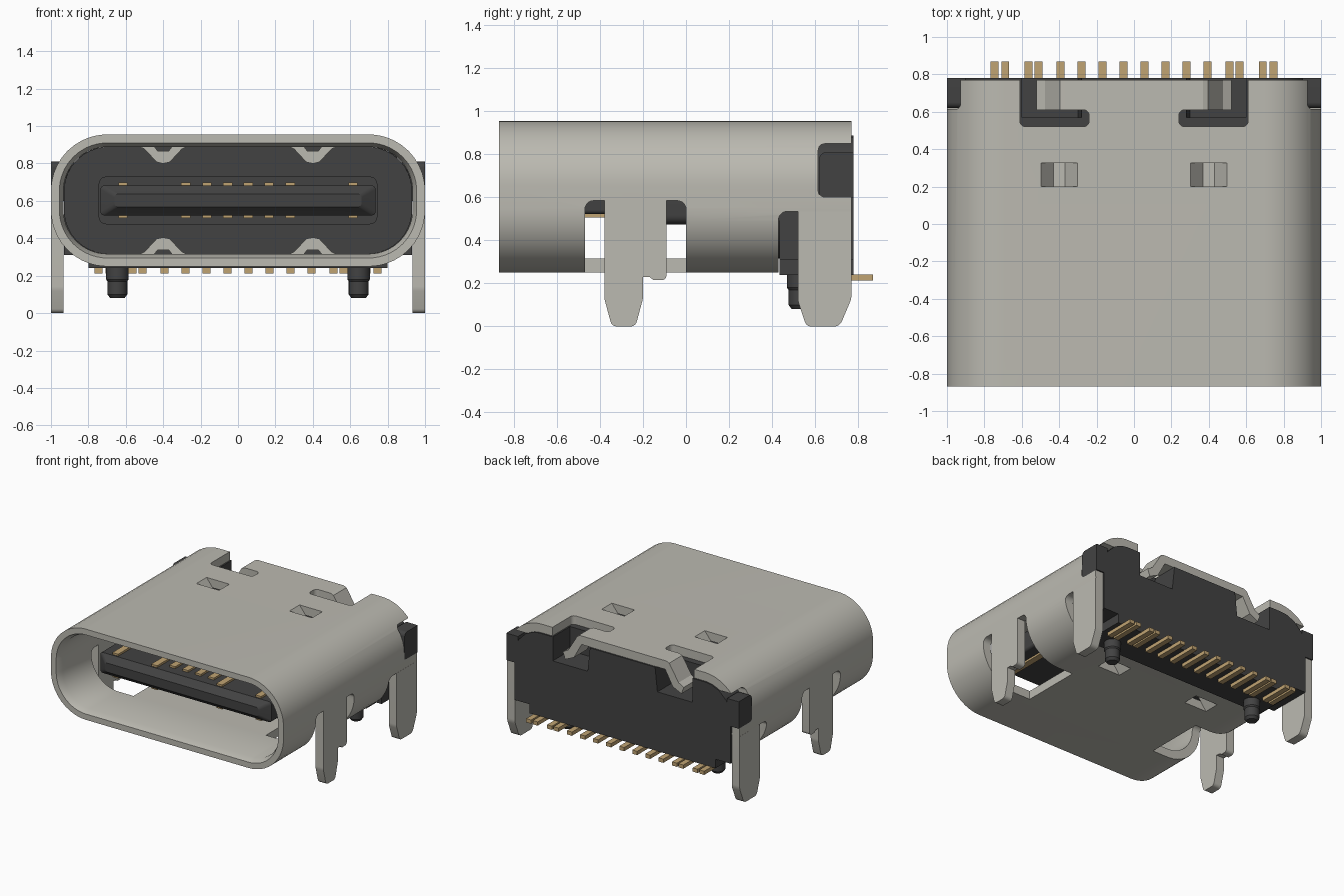
import bpy, bmesh, math
from mathutils import Vector

if "Cube" in bpy.data.objects:
    bpy.data.objects.remove(bpy.data.objects["Cube"])


def material(name, rgb):
    m = bpy.data.materials.new(name)
    m.diffuse_color = (*rgb, 1)
    m.use_nodes = True
    m.node_tree.nodes["Principled BSDF"].inputs["Base Color"].default_value = m.diffuse_color
    return m


METAL = material("steel", (0.50, 0.49, 0.44))
DARK = material("black_plastic", (0.055, 0.055, 0.055))
GOLD = material("gold", (0.53, 0.37, 0.17))
MID = 0.6025  # height of the shell's centre line


def loft(name, rings, mat=None, closed=False):
    """Skin equal-length rings; cap the ends, or join last to first."""
    bm = bmesh.new()
    vs = [[bm.verts.new(p) for p in r] for r in rings]
    n = len(rings[0])
    for k in range(len(vs) if closed else len(vs) - 1):
        a, b = vs[k], vs[(k + 1) % len(vs)]
        for i in range(n):
            j = (i + 1) % n
            bm.faces.new((a[i], a[j], b[j], b[i]))
    if not closed:
        bm.faces.new(vs[0])
        bm.faces.new(vs[-1])
    bmesh.ops.recalc_face_normals(bm, faces=bm.faces)
    me = bpy.data.meshes.new(name)
    bm.to_mesh(me)
    bm.free()
    ob = bpy.data.objects.new(name, me)
    bpy.context.collection.objects.link(ob)
    if mat:
        me.materials.append(mat)
    return ob


def fillet(pts, seg=5):
    """Round polygon corners given as (u, v, radius)."""
    out = []
    for i, p in enumerate(pts):
        c = Vector(p[:2])
        if len(p) < 3:
            out.append(c)
            continue
        d1 = (Vector(pts[i - 1][:2]) - c).normalized()
        d2 = (Vector(pts[(i + 1) % len(pts)][:2]) - c).normalized()
        half = d1.angle(d2) / 2
        t = p[2] / math.tan(half)
        a, b = c + d1 * t, c + d2 * t
        o = c + (d1 + d2).normalized() * p[2] / math.sin(half)
        for k in range(seg + 1):
            out.append(o + (a.lerp(b, k / seg) - o).normalized() * p[2])
    return out


def place(pts, axis, t):
    f = {"x": lambda u, v: (t, u, v), "y": lambda u, v: (u, t, v), "z": lambda u, v: (u, v, t)}[axis]
    return [f(*p) for p in pts]


def prism(name, pts, axis, a, b, mat=None):
    q = fillet(pts)
    return loft(name, [place(q, axis, a), place(q, axis, b)], mat)


def box(name, x, y, z, mat=None):
    return prism(name, [(x[0], y[0]), (x[1], y[0]), (x[1], y[1]), (x[0], y[1])], "z", z[0], z[1], mat)


def rrect(w, z0, z1, r, seg=5):
    return fillet([(-w, z0, r), (w, z0, r), (w, z1, r), (-w, z1, r)], seg)


def shell_ring(inset, y):
    return place(rrect(1 - inset, 0.25 + inset, 0.955 - inset, 0.30 - inset, 12), "y", y)


def cut(ob, cutter):
    m = ob.modifiers.new("cut", "BOOLEAN")
    m.operation, m.solver, m.object = "DIFFERENCE", "EXACT", cutter
    bpy.context.view_layer.objects.active = ob
    bpy.ops.object.modifier_apply(modifier=m.name)
    bpy.data.objects.remove(cutter)


def flip(pts, s):
    return [(p[0] * s, *p[1:]) for p in pts]


# Drawn metal shell with chamfered mouth
T = 0.067
shell = loft("shell", [shell_ring(0, -0.87), shell_ring(0, 0.77), shell_ring(T, 0.77),
                       shell_ring(T, -0.82), shell_ring(0.045, -0.87)], METAL, closed=True)

# Openings under the rear, beside the legs, around the rear tab
cut(shell, prism("c", [(0.43, 0.1), (0.43, 0.535, 0.04), (0.9, 0.535), (0.9, 0.1)], "x", -1.1, 1.1))
for s in (-1, 1):
    cut(shell, prism("c", [(-0.47, 0.2), (-0.47, 0.585, 0.04), (0, 0.585, 0.04), (0, 0.2)],
                     "x", 0.57 * s, 1.1 * s))
    cut(shell, prism("c", [(0.615, 0.6, 0.03), (0.615, 0.85, 0.03), (0.9, 0.85), (0.9, 0.6)],
                     "x", 0.8 * s, 1.1 * s))
    cut(shell, prism("c", flip([(0.24, 0.52, 0.03), (0.61, 0.52, 0.03), (0.61, 0.9), (0.37, 0.9),
                                (0.37, 0.61), (0.24, 0.61, 0.03)], s), "z", 0.84, 1.0))
    for z in ((0.86, 1.0), (0.2, 0.345)):
        cut(shell, box("c", (s * 0.4 - 0.098, s * 0.4 + 0.098), (0.2, 0.325), z))

for s, side in ((-1, "left"), (1, "right")):
    # Board legs folded straight down from the shell sides
    prism("front_leg_" + side, [(-0.38, 0.585), (-0.38, 0.13, 0.1), (-0.345, 0, 0.03), (-0.235, 0, 0.03),
          (-0.2, 0.13, 0.1), (-0.2, 0.23), (-0.17, 0.23), (-0.15, 0.215), (-0.09, 0.215, 0.025),
          (-0.09, 0.585)], "x", s * (1 - T), s, METAL)
    prism("rear_leg_" + side, [(0.52, 0.535), (0.52, 0.12, 0.1), (0.56, 0, 0.03), (0.715, 0, 0.04),
          (0.77, 0.13, 0.1), (0.77, 0.535)], "x", s * (1 - T), s, METAL)
    # Bent-down wing of the rear tab
    prism("tab_wing_" + side, flip([(0.37, 0.955), (0.395, 0.945), (0.475, 0.815), (0.52, 0.79),
          (0.50, 0.735), (0.425, 0.77), (0.36, 0.888)], s), "y", 0.61, 0.77, METAL)
    # Pressed-in spring fingers, top and bottom
    for k, lvl in ((1, "top"), (-1, "bottom")):
        v = [(-0.098, 0.3525), (-0.03, 0.265), (0.03, 0.265), (0.098, 0.3525),
             (0.125, 0.286), (0.1, 0.275), (0.035, 0.205), (0, 0.197), (-0.035, 0.205),
             (-0.1, 0.275), (-0.125, 0.286)]
        prism(f"spring_{lvl}_{side}", [(s * 0.4 + a, MID + k * b) for a, b in v], "y", 0.2, 0.325, METAL)
    # Housing ear filling the side opening
    prism("housing_ear_" + side, [(0.62, 0.6), (0.62, 0.81, 0.03), (0.78, 0.81), (0.78, 0.6)],
          "x", s * 0.9, s, DARK)
    # Locating post with chamfered tip
    loft("locating_post_" + side, [[(s * 0.645 + r * math.cos(a), 0.53 + r * math.sin(a), z)
         for a in [i * math.tau / 24 for i in range(24)]]
         for r, z in ((0.06, 0.26), (0.06, 0.18), (0.053, 0.17), (0.053, 0.10), (0.038, 0.08))], DARK)

# Plastic housing: front wall, notched rear block
loft("housing_wall", [place(rrect(0.93, 0.317, 0.888, 0.233, 10), "y", y) for y in (0.34, 0.57)], DARK)
box("housing_floor", (-0.8, 0.8), (0.435, 0.6), (0.24, 0.35), DARK)
for s in (-1, 1):
    box("housing_cheek", (s * 0.7, s * 0.93), (0.435, 0.6), (0.31, 0.53), DARK)
half = [(0.8, 0.24), (0.8, 0.31), (0.93, 0.31), (0.93, 0.887, 0.22), (0.60, 0.887), (0.60, 0.70),
        (0.30, 0.70), (0.28, 0.887)]
prism("housing_rear", half + flip(half[::-1], -1), "y", 0.56, 0.78, DARK)

# Tongue with tapered nose and thicker root
loft("tongue_root", [place(rrect(0.745, 0.475, 0.73, 0.04), "y", y) for y in (-0.12, 0.36)], DARK)
loft("tongue", [place(rrect(w, MID - h, MID + h, 0.02), "y", y) for w, h, y in
                ((0.66, 0.035, -0.69), (0.735, 0.08, -0.64), (0.735, 0.08, -0.1))], DARK)

# Gold contacts on both tongue faces
for i, x in enumerate((0.055, 0.166, 0.28, 0.615)):
    y0 = -0.63 if i > 1 else -0.57
    for s in (-1, 1):
        for z in (MID - 0.095, MID + 0.077):
            box("contact", (s * x - 0.025, s * x + 0.025), (y0, -0.11), (z, z + 0.018), GOLD)

# Solder tails along the rear edge
for x in (0.056, 0.168, 0.28, 0.393, 0.51, 0.565, 0.688, 0.745):
    for s in (-1, 1):
        box("solder_tail", (s * x - 0.021, s * x + 0.021), (0.62, 0.87), (0.213, 0.242), GOLD)

bpy.ops.object.select_all(action="SELECT")
bpy.context.view_layer.objects.active = shell
bpy.ops.object.shade_smooth_by_angle(angle=math.radians(28))
